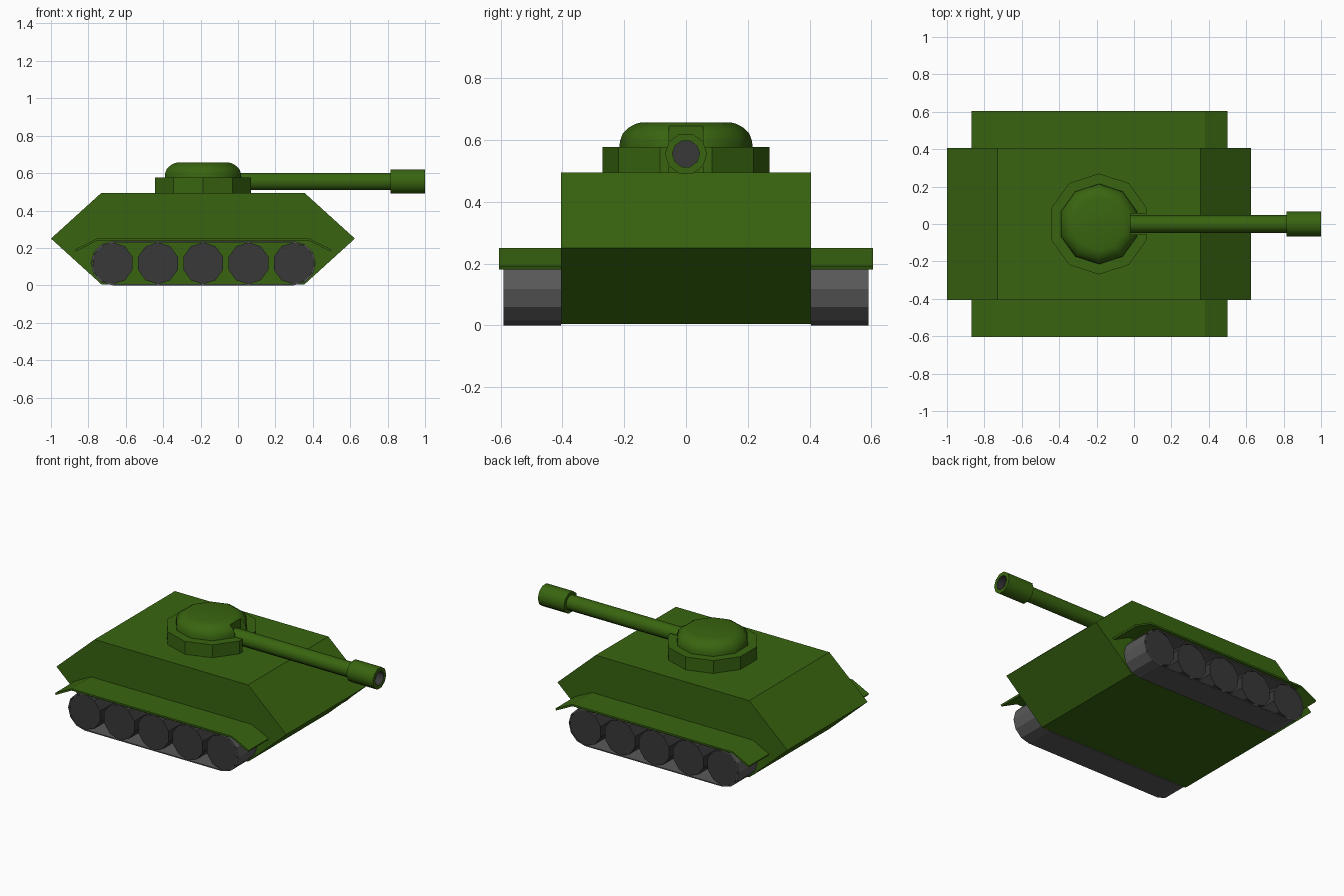
import bpy, bmesh, math
from mathutils import Vector

if "Cube" in bpy.data.objects:
    bpy.data.objects.remove(bpy.data.objects["Cube"])

X, Y, Z = Vector((1, 0, 0)), Vector((0, 1, 0)), Vector((0, 0, 1))


def material(name, rgb):
    m = bpy.data.materials.new(name)
    m.diffuse_color = (*rgb, 1)
    m.use_nodes = True
    m.node_tree.nodes["Principled BSDF"].inputs["Base Color"].default_value = m.diffuse_color
    return m


GREEN = material("army_green", (0.040, 0.130, 0.005))
TRACK = material("track_grey", (0.100, 0.100, 0.100))
DARK = material("dark_grey", (0.040, 0.040, 0.040))


def finish(name, bm, mats, smooth=None):
    bmesh.ops.recalc_face_normals(bm, faces=bm.faces)
    me = bpy.data.meshes.new(name)
    bm.to_mesh(me)
    bm.free()
    for m in mats:
        me.materials.append(m)
    ob = bpy.data.objects.new(name, me)
    bpy.context.collection.objects.link(ob)
    if smooth:
        select(ob)
        bpy.ops.object.shade_smooth_by_angle(angle=math.radians(smooth))
    return ob


def select(ob):
    bpy.ops.object.select_all(action='DESELECT')
    ob.select_set(True)
    bpy.context.view_layer.objects.active = ob


def prism(name, profile, y0, y1, mat):
    """Extrude an (x, z) outline along y."""
    bm = bmesh.new()
    face = bm.faces.new([bm.verts.new((x, y0, z)) for x, z in profile])
    ext = bmesh.ops.extrude_face_region(bm, geom=[face])
    bmesh.ops.translate(bm, vec=(0, y1 - y0, 0),
                        verts=[v for v in ext["geom"] if isinstance(v, bmesh.types.BMVert)])
    return finish(name, bm, [mat])


def lathe(name, profile, centre, axis, u, mats, dark_from=99, smooth=None, sides=10):
    """Turn (height, radius) points about an axis; one corner points along u."""
    bm = bmesh.new()
    v = axis.cross(u)
    rings = []
    for h, r in profile:
        angles = [2 * math.pi * k / sides for k in range(sides)]
        rings.append([bm.verts.new(centre + axis * h + (u * math.cos(a) + v * math.sin(a)) * r)
                      for a in angles])
    for i in range(len(rings) - 1):
        for k in range(sides):
            n = (k + 1) % sides
            f = bm.faces.new((rings[i][k], rings[i][n], rings[i + 1][n], rings[i + 1][k]))
            f.material_index = int(i >= dark_from)
    bm.faces.new(rings[0])
    bm.faces.new(rings[-1]).material_index = int(len(rings) > dark_from)
    return finish(name, bm, mats, smooth)


# Hull: hexagonal side outline
prism("hull", [(-1, 0.25), (-0.73, 0.495), (0.355, 0.495), (0.625, 0.25),
               (0.355, 0.005), (-0.73, 0.005)], -0.405, 0.405, GREEN)

# Running gear on both sides
REAR, FRONT, MID = -0.67, 0.298, 0.118


def belt_outline(r):
    pts = [(FRONT + r * math.sin(math.radians(30 * k)), MID + r * math.cos(math.radians(30 * k)))
           for k in range(7)]
    pts += [(REAR - r * math.sin(math.radians(30 * k)), MID - r * math.cos(math.radians(30 * k)))
            for k in range(7)]
    return pts


def belt(name, y0, y1):
    bm = bmesh.new()
    loops = [[bm.verts.new((x, y, z)) for x, z in belt_outline(r)]
             for r, y in ((0.118, y0), (0.118, y1), (0.111, y1), (0.111, y0))]
    n = len(loops[0])
    for i in range(4):
        a, b = loops[i], loops[(i + 1) % 4]
        for k in range(n):
            bm.faces.new((a[k], a[(k + 1) % n], b[(k + 1) % n], b[k]))
    return finish(name, bm, [TRACK])


for side, s in (("right", -1), ("left", 1)):
    belt(f"{side}_track", s * 0.405, s * 0.59)
    for i in range(5):
        x = REAR + (FRONT - REAR) * i / 4
        lathe(f"{side}_wheel_{i + 1}", [(0.405, 0.112), (0.588, 0.112)],
              Vector((x, 0, MID)), Y * s, Z, [DARK])
    prism(f"{side}_fender", [(-0.87, 0.192), (-0.755, 0.25), (0.38, 0.25), (0.50, 0.192),
                             (0.495, 0.181), (0.378, 0.239), (-0.753, 0.239), (-0.865, 0.181)],
          s * 0.40, s * 0.605, GREEN)

# Turret: ring and rounded cap, with a slot cut for the gun
centre = Vector((-0.187, 0, 0))
base = lathe("turret_base", [(0.49, 0.27), (0.577, 0.27)], centre, Z, Y, [GREEN])
cap = lathe("turret_cap", [(0.57, 0.215), (0.595, 0.214), (0.620, 0.205), (0.640, 0.185),
                           (0.652, 0.163), (0.657, 0.142)], centre, Z, Y, [GREEN])
cutter = prism("slot_cutter", [(-0.02, 0.4), (0.2, 0.4), (0.2, 0.8), (-0.02, 0.8)],
               -0.055, 0.055, GREEN)
cutter.hide_render = True
for ob in (base, cap):
    mod = ob.modifiers.new("slot", 'BOOLEAN')
    mod.operation, mod.solver, mod.object = 'DIFFERENCE', 'EXACT', cutter
    select(ob)
    bpy.ops.object.modifier_apply(modifier="slot")
bpy.data.objects.remove(cutter)
select(cap)
bpy.ops.object.shade_smooth_by_angle(angle=math.radians(45))

# Gun: barrel and muzzle with a dark bore
gun = Vector((0, 0, 0.555))
lathe("gun_barrel", [(-0.03, 0.048), (0.83, 0.048)], gun, X, Y, [GREEN], smooth=45)
lathe("muzzle", [(0.815, 0.04), (0.815, 0.068), (1.0, 0.068), (1.0, 0.044), (0.95, 0.044)],
      gun, X, Y, [GREEN, DARK], dark_from=3, smooth=45)
